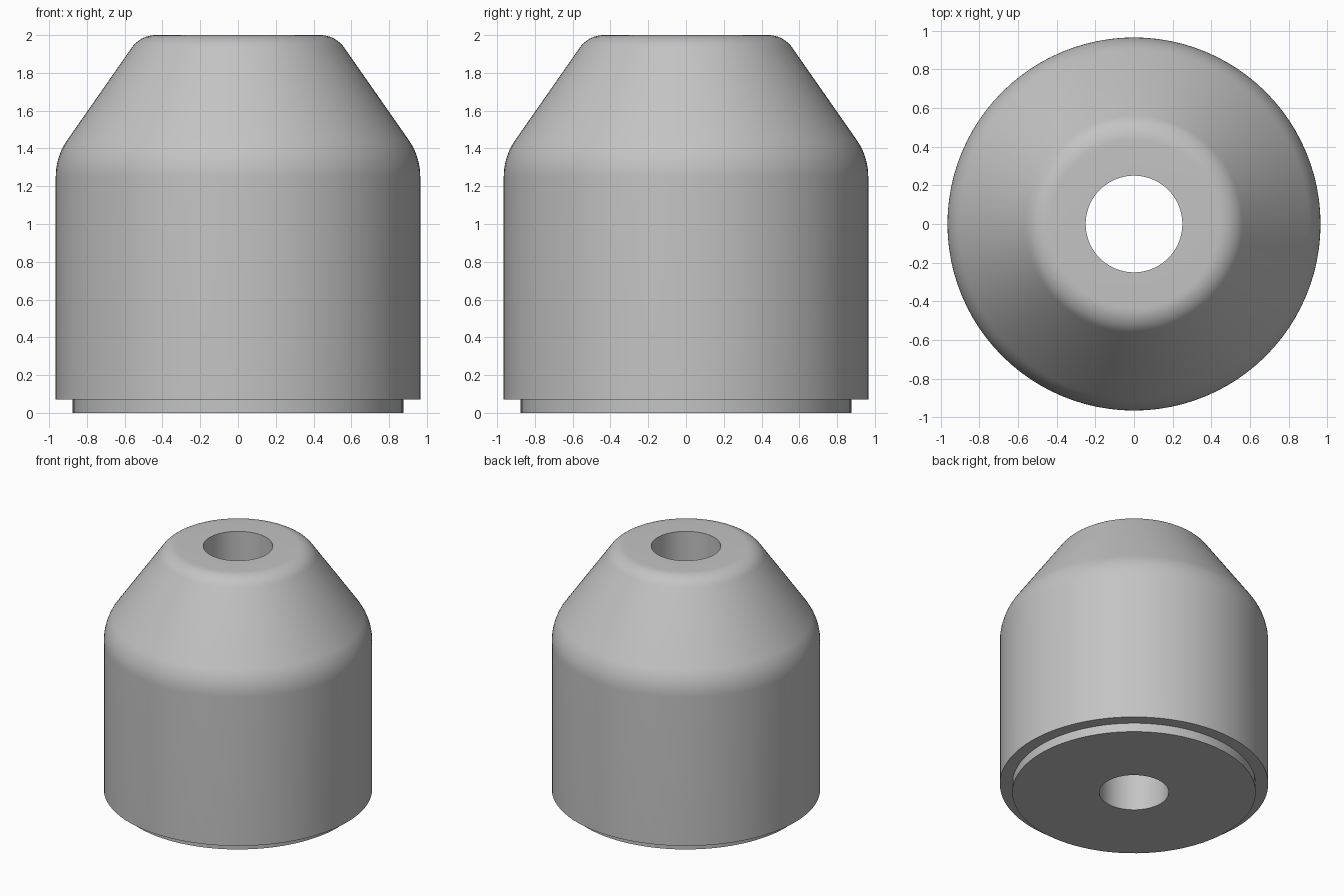
import bpy, bmesh, math
from mathutils import Vector

if "Cube" in bpy.data.objects:
    bpy.data.objects.remove(bpy.data.objects["Cube"])

SEGMENTS = 96

grey = bpy.data.materials.new("plain grey")
grey.diffuse_color = (0.55, 0.55, 0.55, 1)
grey.use_nodes = True
grey.node_tree.nodes["Principled BSDF"].inputs["Base Color"].default_value = grey.diffuse_color


def fillet(before, corner, after, radius, steps=10):
    """Points of a tangent arc that rounds a profile corner."""
    c = Vector(corner)
    u = (Vector(before) - c).normalized()
    v = (Vector(after) - c).normalized()
    half = u.angle(v) / 2
    centre = c + (u + v).normalized() * (radius / math.sin(half))
    start = c + u * (radius / math.tan(half)) - centre
    end = c + v * (radius / math.tan(half)) - centre
    sweep = start.angle(end)
    return [tuple(centre + (start * math.sin((1 - t) * sweep)
                            + end * math.sin(t * sweep)) / math.sin(sweep))
            for t in (i / steps for i in range(steps + 1))]


def lathe(name, profile):
    """Revolve a closed (radius, height) profile about the z axis."""
    bm = bmesh.new()
    rings = []
    for i in range(SEGMENTS):
        a = 2 * math.pi * i / SEGMENTS
        rings.append([bm.verts.new((r * math.cos(a), r * math.sin(a), z))
                      for r, z in profile])
    n = len(profile)
    for i in range(SEGMENTS):
        p, q = rings[i], rings[(i + 1) % SEGMENTS]
        for j in range(n):
            k = (j + 1) % n
            bm.faces.new((p[j], q[j], q[k], p[k]))
    bmesh.ops.recalc_face_normals(bm, faces=bm.faces)
    mesh = bpy.data.meshes.new(name)
    bm.to_mesh(mesh)
    bm.free()
    mesh.materials.append(grey)
    obj = bpy.data.objects.new(name, mesh)
    bpy.context.collection.objects.link(obj)
    bpy.ops.object.select_all(action='DESELECT')
    obj.select_set(True)
    bpy.context.view_layer.objects.active = obj
    bpy.ops.object.shade_smooth_by_angle(angle=math.radians(30))


BORE, BODY, BASE, STEP = 0.25, 0.965, 0.875, 0.07

# Body: cylinder with a rounded shoulder, cone and rounded top, bored through
bottom, shoulder, lip, top = (BODY, STEP), (BODY, 1.357), (0.516, 2.0), (BORE, 2.0)
lathe("body", [(BORE, STEP), bottom]
      + fillet(bottom, shoulder, lip, 0.34)
      + fillet(shoulder, lip, top, 0.155)
      + [top])

# Base plate: thin, slightly narrower disc with the same bore
lathe("base_plate", [(BORE, 0), (BASE, 0), (BASE, STEP), (BORE, STEP)])
